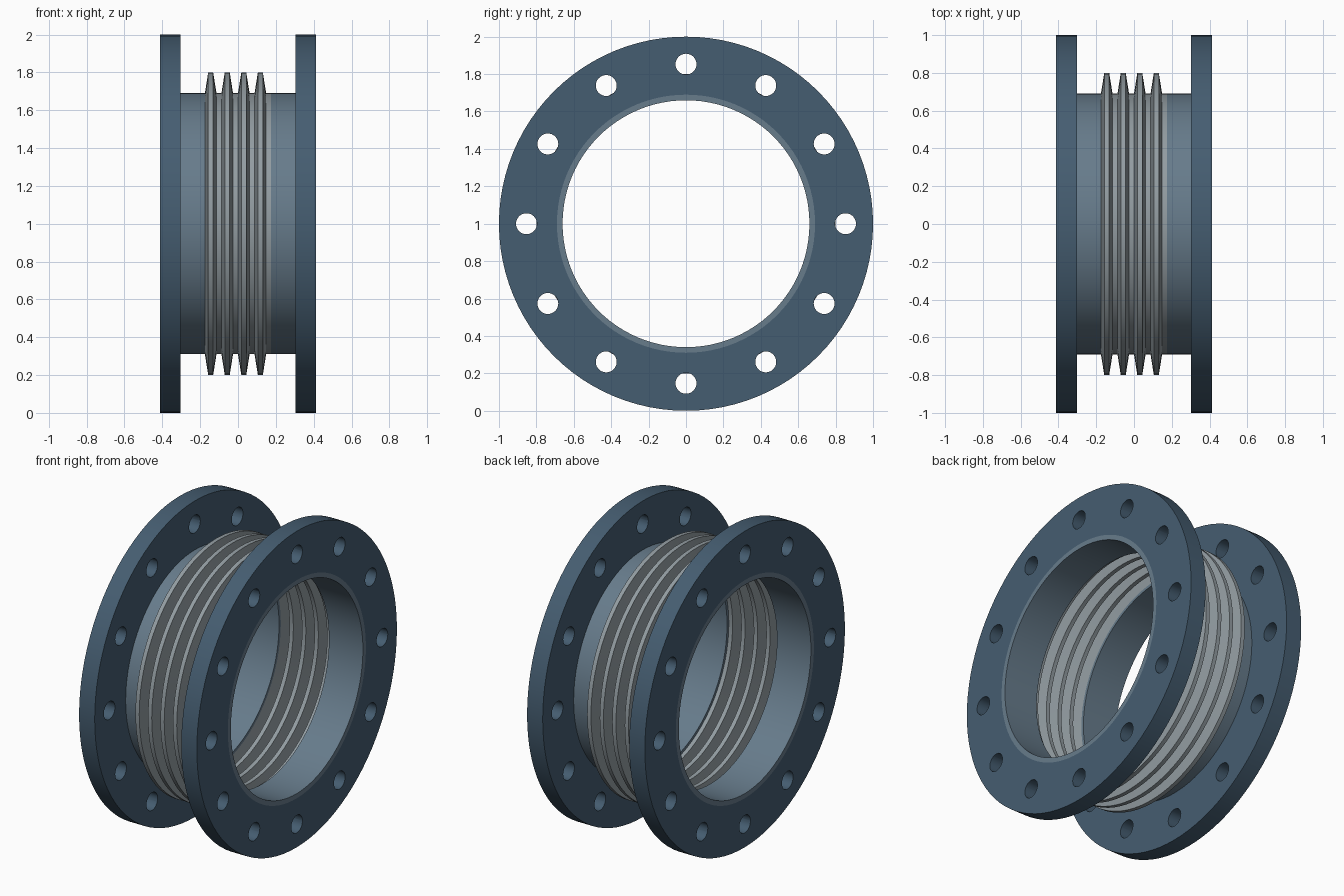
import bpy, bmesh, math
from mathutils import Matrix

if "Cube" in bpy.data.objects:
    bpy.data.objects.remove(bpy.data.objects["Cube"])

SEG = 96
CZ = 1.0


def material(name, rgb):
    m = bpy.data.materials.new(name)
    m.diffuse_color = (*rgb, 1)
    m.use_nodes = True
    m.node_tree.nodes["Principled BSDF"].inputs["Base Color"].default_value = m.diffuse_color
    return m


def make_object(name, bm, mat=None):
    bmesh.ops.recalc_face_normals(bm, faces=bm.faces[:])
    me = bpy.data.meshes.new(name)
    bm.to_mesh(me)
    bm.free()
    ob = bpy.data.objects.new(name, me)
    bpy.context.collection.objects.link(ob)
    if mat:
        me.materials.append(mat)
    return ob


def activate(ob):
    bpy.ops.object.select_all(action='DESELECT')
    ob.select_set(True)
    bpy.context.view_layer.objects.active = ob


def smooth(ob):
    activate(ob)
    bpy.ops.object.shade_smooth_by_angle(angle=math.radians(30))


def lathe(name, profile, mat):
    """Revolve a closed (x, radius) profile around the horizontal x axis."""
    bm = bmesh.new()
    rings = []
    for i in range(SEG):
        a = 2 * math.pi * i / SEG
        rings.append([bm.verts.new((x, r * math.sin(a), CZ + r * math.cos(a)))
                      for x, r in profile])
    n = len(profile)
    for i in range(SEG):
        p, q = rings[i], rings[(i + 1) % SEG]
        for j in range(n):
            k = (j + 1) % n
            bm.faces.new((p[j], p[k], q[k], q[j]))
    return make_object(name, bm, mat)


def tube(name, x0, x1, r_in, r_out, mat):
    return lathe(name, [(x0, r_in), (x0, r_out), (x1, r_out), (x1, r_in)], mat)


navy = material("flange_paint", (0.06, 0.11, 0.165))
steel = material("pipe_steel", (0.135, 0.2, 0.26))
silver = material("bellows_steel", (0.29, 0.335, 0.36))

END, INNER, BELLOW = 0.412, 0.303, 0.175
R_PIPE, R_BORE, R_PEAK = 0.69, 0.66, 0.80

# Bolt hole cutter: twelve rods through both flanges
bm = bmesh.new()
for i in range(12):
    a = math.radians(30 * i)
    place = Matrix.Translation((0, 0.853 * math.sin(a), CZ + 0.853 * math.cos(a)))
    bmesh.ops.create_cone(bm, cap_ends=True, segments=32, radius1=0.056,
                          radius2=0.056, depth=1.2,
                          matrix=place @ Matrix.Rotation(math.pi / 2, 4, 'Y'))
cutter = make_object("bolt_hole_cutter", bm)
cutter.hide_render = True

# Flanges and pipe ends on both sides
for side, s in (("left", -1), ("right", 1)):
    flange = tube(side + "_flange", s * INNER, s * END, R_PIPE, 1.0, navy)
    cut = flange.modifiers.new("bolt_holes", 'BOOLEAN')
    cut.operation = 'DIFFERENCE'
    cut.solver = 'EXACT'
    cut.object = cutter
    activate(flange)
    bpy.ops.object.modifier_apply(modifier=cut.name)
    smooth(flange)
    smooth(tube(side + "_pipe_end", s * BELLOW, s * END, R_BORE, R_PIPE, steel))
bpy.data.objects.remove(cutter)

# Bellows: four convolutions as a thin corrugated wall
pitch = 2 * BELLOW / 4
wall = 0.012
outer, inner = [], []
for i in range(4):
    x = -BELLOW + i * pitch
    outer += [(x, R_PIPE), (x + .2 * pitch, R_PEAK),
              (x + .5 * pitch, R_PEAK), (x + .7 * pitch, R_PIPE)]
outer.append((BELLOW, R_PIPE))
inner = [(x, r - wall) for x, r in outer]
smooth(lathe("bellows", outer + inner[::-1], silver))
